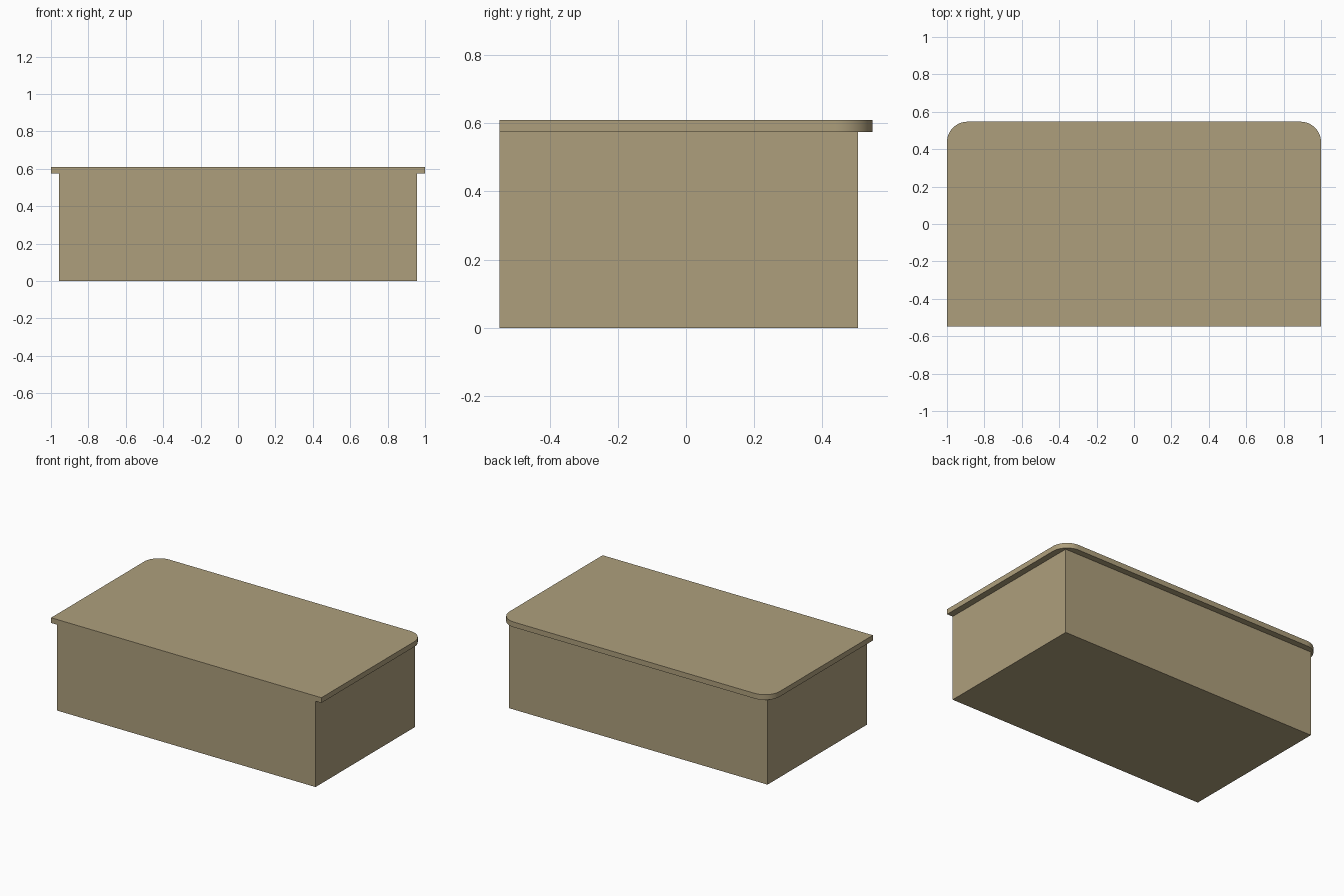
import bpy, bmesh, math

if "Cube" in bpy.data.objects:
    bpy.data.objects.remove(bpy.data.objects["Cube"])

HALF_Y = 0.547
LID_Z, TOP_Z = 0.574, 0.609

mat = bpy.data.materials.new("tan")
mat.diffuse_color = (0.423, 0.347, 0.202, 1)
mat.use_nodes = True
mat.node_tree.nodes["Principled BSDF"].inputs["Base Color"].default_value = mat.diffuse_color


def prism(name, outline, z0, z1):
    """Extrude a flat outline from z0 up to z1."""
    bm = bmesh.new()
    base = bm.faces.new([bm.verts.new((x, y, z0)) for x, y in outline])
    up = bmesh.ops.extrude_face_region(bm, geom=[base], use_keep_orig=True)["geom"]
    bmesh.ops.translate(bm, vec=(0, 0, z1 - z0),
                        verts=[v for v in up if isinstance(v, bmesh.types.BMVert)])
    bmesh.ops.recalc_face_normals(bm, faces=bm.faces)
    mesh = bpy.data.meshes.new(name)
    bm.to_mesh(mesh)
    bm.free()
    mesh.materials.append(mat)
    obj = bpy.data.objects.new(name, mesh)
    bpy.context.collection.objects.link(obj)
    return obj


# Cabinet body, flush with the top at the front and set back on the other sides
BX, BY = 0.957, 0.505
prism("cabinet_body", [(-BX, -HALF_Y), (BX, -HALF_Y), (BX, BY), (-BX, BY)], 0, LID_Z)

# Overhanging top with two rounded back corners
R, STEPS = 0.11, 12
arc = [math.pi / 2 * i / STEPS for i in range(STEPS + 1)]
right = [(1 - R + R * math.cos(a), HALF_Y - R + R * math.sin(a)) for a in arc]
left = [(-x, y) for x, y in reversed(right)]
top = prism("top_slab", [(-1, -HALF_Y), (1, -HALF_Y)] + right + left, LID_Z, TOP_Z)

# Smooth the rounded corners, keep the edges sharp
bpy.context.view_layer.objects.active = top
top.select_set(True)
bpy.ops.object.shade_smooth_by_angle(angle=math.radians(30))
